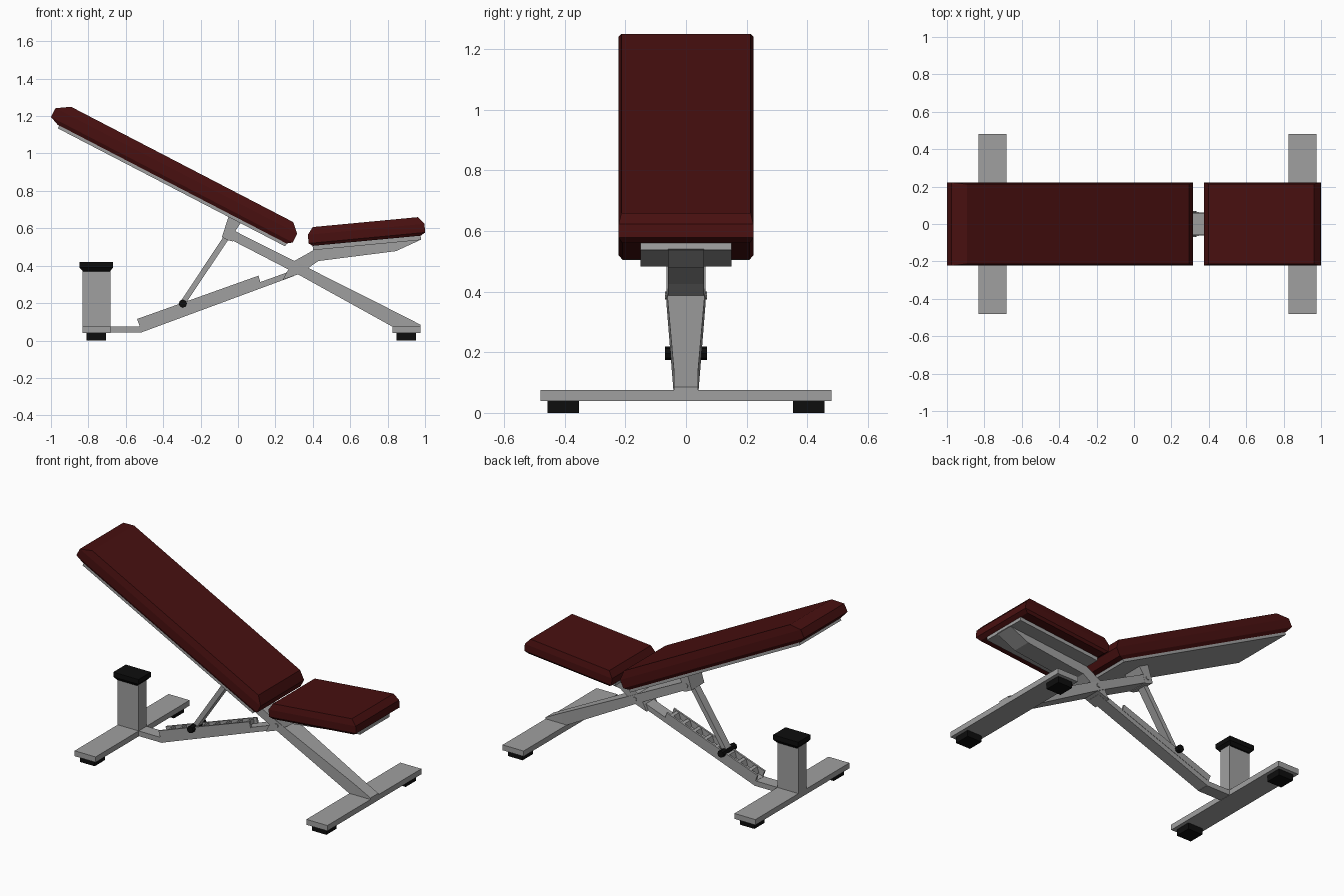
import bpy, bmesh, math
from mathutils import Vector

if "Cube" in bpy.data.objects:
    bpy.data.objects.remove(bpy.data.objects["Cube"])


def material(name, col):
    m = bpy.data.materials.new(name)
    m.diffuse_color = (*col, 1)
    m.use_nodes = True
    m.node_tree.nodes["Principled BSDF"].inputs["Base Color"].default_value = m.diffuse_color
    return m


GREY = material("grey metal", (0.35, 0.35, 0.35))
RED = material("dark red vinyl", (0.065, 0.005, 0.005))
BLACK = material("black rubber", (0.004, 0.004, 0.004))


def loft(name, rings, mat):
    """Join rings of equal point count into a closed solid."""
    bm = bmesh.new()
    vs = [[bm.verts.new(p) for p in r] for r in rings]
    n = len(vs[0])
    for a, b in zip(vs, vs[1:]):
        for i in range(n):
            j = (i + 1) % n
            bm.faces.new((a[i], a[j], b[j], b[i]))
    bm.faces.new(vs[0])
    bm.faces.new(vs[-1])
    bmesh.ops.recalc_face_normals(bm, faces=bm.faces)
    me = bpy.data.meshes.new(name)
    bm.to_mesh(me)
    bm.free()
    me.materials.append(mat)
    ob = bpy.data.objects.new(name, me)
    bpy.context.collection.objects.link(ob)
    return ob


def plate(name, pts, y0, y1, mat=GREY):
    """Side profile (x, z) extruded from y0 to y1."""
    return loft(name, [[(x, y, z) for x, z in pts] for y in (y0, y1)], mat)


def box(name, x0, x1, y0, y1, z0, z1, mat=GREY):
    return plate(name, [(x0, z0), (x1, z0), (x1, z1), (x0, z1)], y0, y1, mat)


def slab(name, origin, direction, layers, mat):
    """Tilted stack of rectangles: (height, start, end, half width)."""
    u = Vector((direction[0], 0, direction[1])).normalized()
    n = Vector((-u.z, 0, u.x))
    o = Vector((origin[0], 0, origin[1]))
    rings = []
    for w, a, b, h in layers:
        rings.append([o + u * s + n * w + Vector((0, y, 0))
                      for s, y in ((a, -h), (b, -h), (b, h), (a, h))])
    return loft(name, rings, mat)


def pin(name, x, z, r, half, mat, sides=8):
    pts = [(x + r * math.cos(2 * math.pi * i / sides),
            z + r * math.sin(2 * math.pi * i / sides)) for i in range(sides)]
    return plate(name, pts, -half, half, mat)


# Padded backrest and its board
back = ((-1.0, 1.195), (1.187, -0.616))
slab("back_pad", *back, [(-.02, .05, 1.43, .21), (0, 0, 1.456, .222),
                         (.053, 0, 1.456, .222), (.098, .07, 1.408, .213)], RED)
slab("back_board", *back, [(-.037, .06, 1.43, .21), (-.02, .06, 1.43, .21)], GREY)

# Padded seat and its board
seat = ((.374, .559), (.563, .053))
slab("seat_pad", *seat, [(-.055, .02, .60, .21), (-.04, 0, .626, .222),
                         (.006, 0, .626, .222), (.045, .03, .596, .213)], RED)
slab("seat_board", *seat, [(-.078, .02, .60, .15), (-.055, .02, .60, .15)], GREY)

# Main diagonal beam, narrowing to the front foot
bm_rings = []
for x, zt, zb, h in ((-.03, .592, .535, .064), (.32, .416, .354, .064),
                     (.86, .144, .055, .04), (.975, .085, .05, .04)):
    bm_rings.append([(x, -h, zb), (x, h, zb), (x, h, zt), (x, -h, zt)])
loft("main_beam", bm_rings, GREY)
plate("back_bracket", [(-.05, .665), (.015, .63), (-.015, .585), (-.028, .53),
                       (-.05, .535), (-.086, .553)], -.065, .065)

# Seat arm and lower rear beam
plate("seat_arm", [(.24, .325), (.33, .357), (.43, .425), (.845, .478), (.98, .54),
                   (.97, .555), (.42, .492), (.30, .425), (.26, .365)], -.06, .06)
plate("rear_beam", [(-.52, .042), (.30, .345), (.30, .378), (-.53, .077)], -.04, .04)
box("rear_neck", -.70, -.515, -.04, .04, .042, .075)

# Adjustment ladder: two side rails with rungs between
for s in (-1, 1):
    plate("ladder_rail", [(-.525, .075), (.12, .308), (.11, .347), (-.54, .115)],
          s * .03, s * .042)
for i in range(8):
    x = -.50 + i * .08
    z = .115 + (x + .54) * .357
    plate("ladder_rung", [(x, z - .035), (x + .035, z - .022),
                          (x + .03, z + .007), (x + .012, z)], -.03, .03)

# Support strut with its locking knob and pivot bolts
plate("strut", [(-.062, .578), (-.036, .562), (-.284, .192), (-.308, .208)], -.026, .026)
pin("lock_knob", -.295, .197, .022, .07, BLACK)
pin("upper_bolt", -.048, .572, .013, .069, GREY)
pin("lower_bolt", .32, .387, .013, .069, GREY)

# Cross feet with rubber pads
for name, xc in (("front", .90), ("rear", -.757)):
    box(name + "_foot", xc - .075, xc + .075, -.48, .48, .04, .075)
    for s in (-1, 1):
        box(name + "_foot_pad", xc - .052, xc + .052, s * .353, s * .457, 0, .04, BLACK)

# Rear post with a tapered cap
box("rear_post", -.832, -.682, -.04, .04, .07, .38)
cap = []
for z, h, w in ((.37, .072, .05), (.39, .09, .064), (.42, .09, .064)):
    cap.append([(-.757 + a * h, b * w, z) for a, b in ((-1, -1), (1, -1), (1, 1), (-1, 1))])
loft("post_cap", cap, BLACK)
